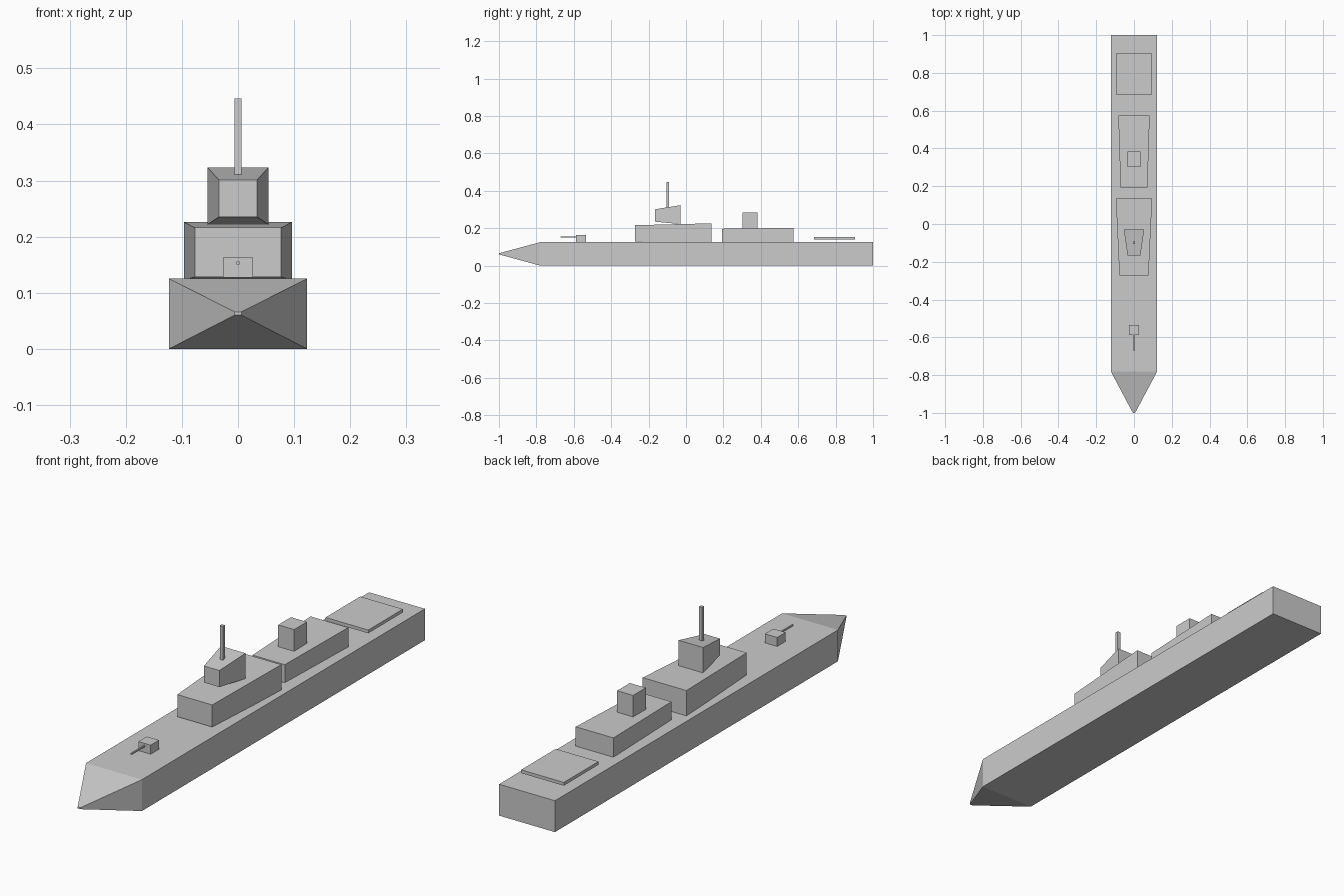
import bpy
import bmesh

default = bpy.data.objects.get("Cube")
if default:
    bpy.data.objects.remove(default, do_unlink=True)

grey = bpy.data.materials.new("ship grey")
grey.use_nodes = True
colour = (0.6, 0.6, 0.6, 1)
grey.diffuse_color = colour
grey.node_tree.nodes["Principled BSDF"].inputs["Base Color"].default_value = colour


def loft(name, *sections):
    """Join rectangular sections (y, half width, bottom, top) from front to back."""
    bm = bmesh.new()
    rings = [[bm.verts.new(co) for co in ((-w, y, lo), (w, y, lo), (w, y, hi), (-w, y, hi))]
             for y, w, lo, hi in sections]
    bm.faces.new(rings[0])
    bm.faces.new(rings[-1][::-1])
    for a, b in zip(rings, rings[1:]):
        for i in range(4):
            j = (i + 1) % 4
            bm.faces.new((a[i], b[i], b[j], a[j]))
    bmesh.ops.recalc_face_normals(bm, faces=bm.faces)
    mesh = bpy.data.meshes.new(name)
    bm.to_mesh(mesh)
    bm.free()
    mesh.materials.append(grey)
    obj = bpy.data.objects.new(name, mesh)
    bpy.context.collection.objects.link(obj)
    return obj


def box(name, front, back, half_width, bottom, top):
    return loft(name, (front, half_width, bottom, top), (back, half_width, bottom, top))


# Hull with a pointed bow
loft("hull", (-1, 0.006, 0.06, 0.066), (-0.78, 0.123, 0, 0.125), (1, 0.123, 0, 0.125))

# Tapered deckhouses and bridge
loft("forward_deckhouse", (-0.272, 0.077, 0.128, 0.216), (0.135, 0.096, 0.123, 0.226))
loft("aft_deckhouse", (0.193, 0.071, 0.125, 0.197), (0.575, 0.083, 0.123, 0.202))
loft("bridge", (-0.166, 0.034, 0.235, 0.301), (-0.03, 0.054, 0.222, 0.323))

# Mast and funnel
box("mast", -0.105, -0.092, 0.0065, 0.305, 0.446)
box("funnel", 0.303, 0.383, 0.035, 0.198, 0.285)

# Raised landing pad on the stern
box("landing_pad", 0.685, 0.903, 0.094, 0.14, 0.153)

# Bow gun
box("gun_turret", -0.588, -0.535, 0.027, 0.127, 0.163)
box("gun_barrel", -0.672, -0.58, 0.003, 0.15, 0.156)
